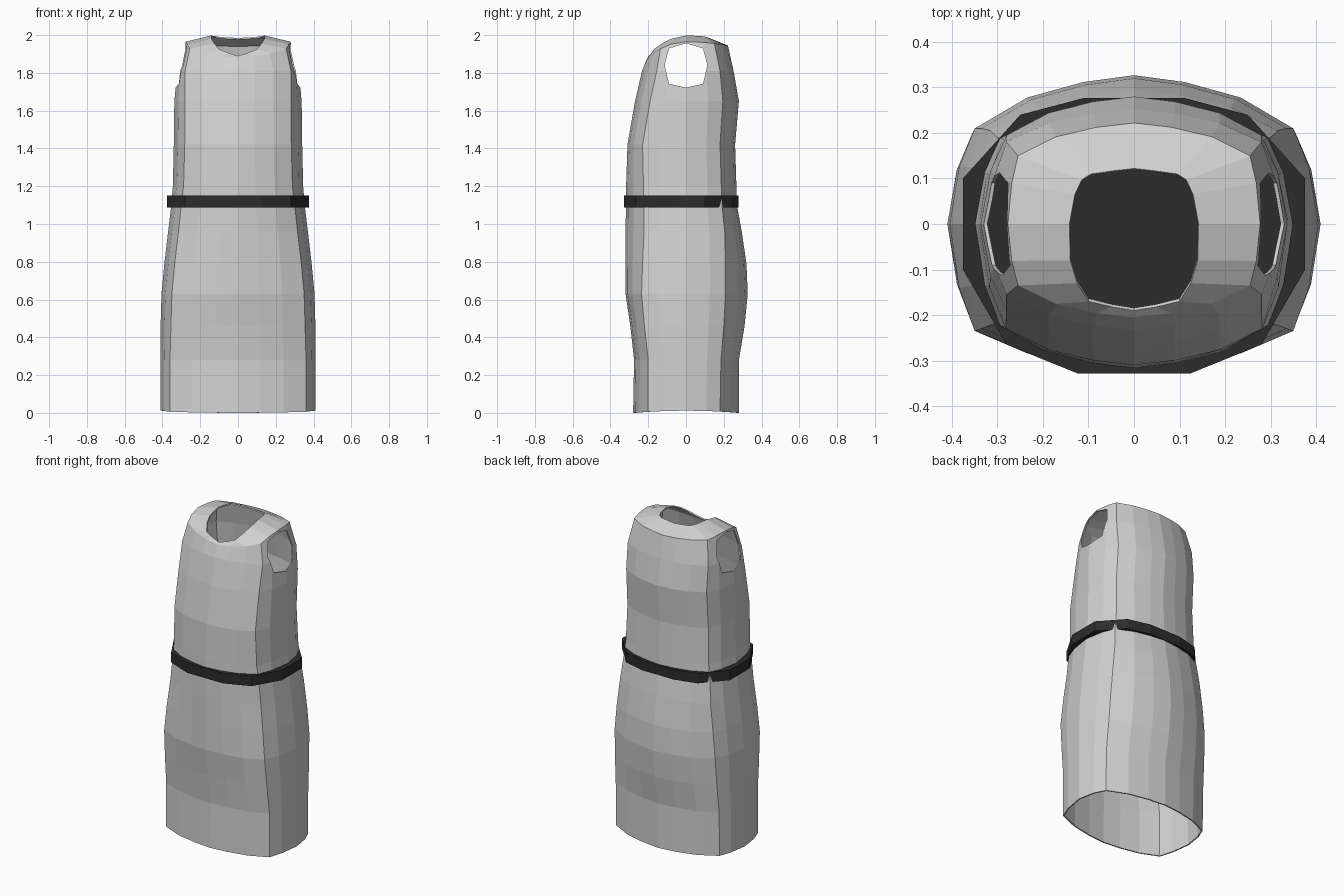
import bpy
import bmesh
import math

cube = bpy.data.objects.get("Cube")
if cube:
    bpy.data.objects.remove(cube, do_unlink=True)


def material(name, value):
    mat = bpy.data.materials.new(name)
    mat.use_nodes = True
    col = (value, value, value, 1)
    mat.diffuse_color = col
    mat.node_tree.nodes["Principled BSDF"].inputs["Base Color"].default_value = col
    return mat


def make_object(name, bm, mat=None):
    bmesh.ops.recalc_face_normals(bm, faces=bm.faces)
    mesh = bpy.data.meshes.new(name)
    bm.to_mesh(mesh)
    bm.free()
    obj = bpy.data.objects.new(name, mesh)
    bpy.context.collection.objects.link(obj)
    if mat:
        mesh.materials.append(mat)
    return obj


def prism(points_a, points_b):
    bm = bmesh.new()
    a = [bm.verts.new(p) for p in points_a]
    b = [bm.verts.new(p) for p in points_b]
    bm.faces.new(a)
    bm.faces.new(b)
    for i in range(len(a)):
        j = (i + 1) % len(a)
        bm.faces.new((a[i], a[j], b[j], b[i]))
    return bm


def mirrored(half):
    # half runs front centre -> +x side -> back centre
    return half + [(-p[0], *p[1:]) for p in reversed(half[1:-1])]


def ring(zf, zs, zb, yf, yb, side, cx, cyf, cyb):
    # curved front and back panels meet the bowed sides at four corners
    def z(y):
        return zs + ((zf - zs) * (y / yf) ** 2 if y < 0 else (zb - zs) * (y / yb) ** 2)
    panel = [(0, 1), (0.32, 0.87), (0.67, 0.58), (1, 0)]
    front = [(cx * u, cyf + (yf - cyf) * v) for u, v in panel]
    back = [(cx * u, cyb + (yb - cyb) * v) for u, v in reversed(panel)]
    bow = cx + 0.62 * (side - cx)
    sides = [(bow, 0.6 * cyf), (side, 0), (bow, 0.6 * cyb)]
    return mirrored([(x, y, z(y)) for x, y in front + sides + back])


fabric = material("light_grey_fabric", 0.64)
dark = material("black_belt", 0.025)

# Dress body: height, front y, back y, side x, corner x, corner y front and back
levels = [
    (0.28, -0.275, 0.28, 0.41, 0.36, -0.20, 0.185),
    (0.46, -0.295, 0.31, 0.41, 0.355, -0.22, 0.20),
    (0.63, -0.32, 0.327, 0.405, 0.35, -0.235, 0.21),
    (0.79, -0.32, 0.32, 0.39, 0.335, -0.23, 0.21),
    (0.96, -0.32, 0.295, 0.37, 0.315, -0.222, 0.205),
    (1.10, -0.318, 0.27, 0.353, 0.30, -0.222, 0.19),
    (1.20, -0.317, 0.267, 0.345, 0.288, -0.225, 0.187),
    (1.42, -0.31, 0.26, 0.34, 0.282, -0.23, 0.18),
    (1.65, -0.27, 0.28, 0.337, 0.28, -0.19, 0.195),
    (1.81, -0.233, 0.252, 0.322, 0.28, -0.155, 0.18),
]
rings = [ring(0, 0.012, 0, -0.28, 0.28, 0.41, 0.36, -0.20, 0.18)]
rings += [ring(z, z, z, *rest) for z, *rest in levels]
# Shoulder ring and neckline
rings.append(ring(1.88, 1.965, 1.945, -0.205, 0.222, 0.277, 0.255, -0.135, 0.15))
rings.append(mirrored([
    (0, -0.19, 1.89), (0.05, -0.182, 1.905), (0.10, -0.17, 1.925),
    (0.125, -0.13, 1.955), (0.14, -0.08, 1.98), (0.142, 0, 1.998),
    (0.13, 0.065, 1.996), (0.115, 0.097, 1.993), (0.095, 0.11, 1.99),
    (0.045, 0.117, 1.987), (0, 0.122, 1.985)]))

bm = bmesh.new()
loops = [[bm.verts.new(p) for p in r] for r in rings]
for lo, hi in zip(loops, loops[1:]):
    for i in range(len(lo)):
        j = (i + 1) % len(lo)
        bm.faces.new((lo[i], lo[j], hi[j], hi[i]))
dress = make_object("dress", bm, fabric)

# Thin fabric thickness, then armholes cut straight through both sides
shell = dress.modifiers.new("thickness", "SOLIDIFY")
shell.thickness = 0.008
shell.offset = -1
hole = [(0, 1.722), (0.09, 1.742), (0.113, 1.84), (0.09, 1.93),
        (0, 1.956), (-0.09, 1.93), (-0.113, 1.84), (-0.09, 1.742)]
cutter = make_object("armhole_cutter", prism(
    [(-0.6, y, z) for y, z in hole], [(0.6, y, z) for y, z in hole]))
cutter.hide_render = True
cut = dress.modifiers.new("armholes", "BOOLEAN")
cut.operation = "DIFFERENCE"
cut.solver = "EXACT"
cut.object = cutter
bpy.context.view_layer.objects.active = dress
dress.select_set(True)
for name in ("thickness", "armholes"):
    bpy.ops.object.modifier_apply(modifier=name)
bpy.data.objects.remove(cutter, do_unlink=True)

# Belt: a twelve-sided solid band closing the waist
outline = mirrored([(0, -0.328), (0.125, -0.328), (0.28, -0.265), (0.376, -0.10),
                    (0.376, 0.10), (0.25, 0.24), (0.11, 0.277), (0, 0.277)])
belt = make_object("belt", prism([(x, y, 1.087) for x, y in outline],
                                 [(x, y, 1.15) for x, y in outline]), dark)
